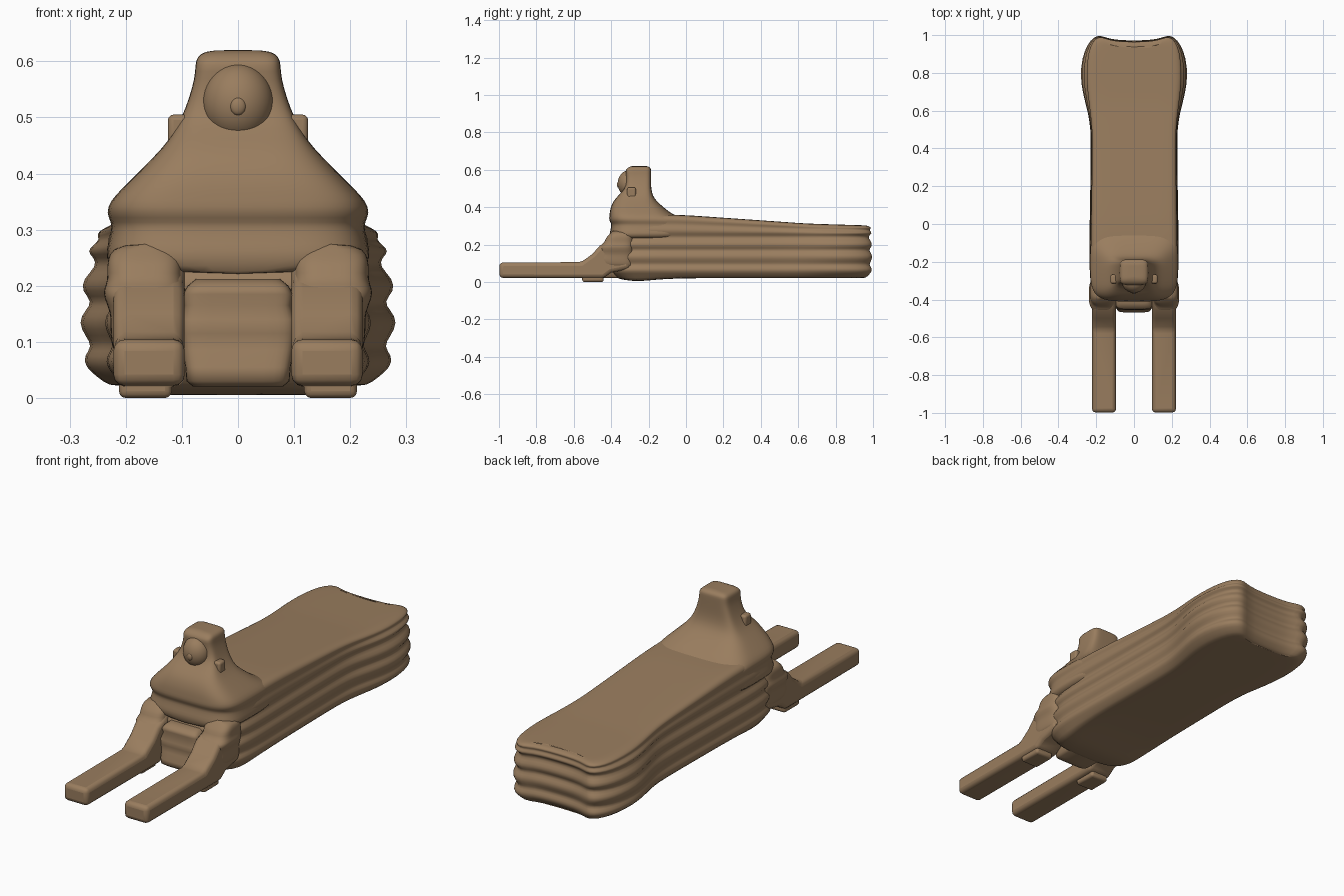
import bpy, bmesh, math

if "Cube" in bpy.data.objects:
    bpy.data.objects.remove(bpy.data.objects["Cube"])

stone = bpy.data.materials.new("sandstone brown")
stone.diffuse_color = (0.32, 0.205, 0.113, 1)
stone.use_nodes = True
stone.node_tree.nodes["Principled BSDF"].inputs["Base Color"].default_value = stone.diffuse_color


def finish(name, bm, bevel=0, subsurf=0, angle=40):
    bmesh.ops.recalc_face_normals(bm, faces=bm.faces)
    me = bpy.data.meshes.new(name)
    bm.to_mesh(me)
    bm.free()
    for p in me.polygons:
        p.use_smooth = True
    me.set_sharp_from_angle(angle=math.radians(angle))
    me.materials.append(stone)
    ob = bpy.data.objects.new(name, me)
    bpy.context.collection.objects.link(ob)
    if bevel:
        m = ob.modifiers.new("bevel", 'BEVEL')
        m.width, m.segments, m.limit_method = bevel, 3, 'ANGLE'
    if subsurf:
        m = ob.modifiers.new("smooth", 'SUBSURF')
        m.levels = m.render_levels = subsurf
    return ob


def loft(name, rings, caps=True, **kw):
    """Skin a stack of closed rings and cap the ends with cross strips."""
    bm = bmesh.new()
    vs = [[bm.verts.new(p) for p in r] for r in rings]
    n = len(vs[0])
    for a, b in zip(vs, vs[1:]):
        for i in range(n):
            j = (i + 1) % n
            bm.faces.new((a[i], a[j], b[j], b[i]))
    for r in (vs[0], vs[-1]):
        for i in range(n // 2 - 1):
            bm.faces.new((r[i], r[i + 1], r[n - 2 - i], r[n - 1 - i]))
    return finish(name, bm, angle=180, **kw)


def oval(cx, hw, y0, y1, z, n=32, e=0.5):
    """Rounded-rectangle ring; no vertex sits on the centre line."""
    pts = []
    for i in range(n):
        a = 2 * math.pi * (i + 0.5) / n - math.pi / 2
        c, s = math.cos(a), math.sin(a)
        pts.append((cx + hw * math.copysign(abs(c) ** e, c),
                    (y0 + y1) / 2 + (y1 - y0) / 2 * math.copysign(abs(s) ** e, s), z))
    return pts


def box(name, x0, x1, y0, y1, z0, z1, bevel):
    bm = bmesh.new()
    bmesh.ops.create_cube(bm, size=1)
    for v in bm.verts:
        v.co = ((x0 + x1) / 2 + v.co.x * (x1 - x0), (y0 + y1) / 2 + v.co.y * (y1 - y0),
                (z0 + z1) / 2 + v.co.z * (z1 - z0))
    return finish(name, bm, bevel=bevel)


# Body: weathered layers, wider at the haunches, back sloping down to the rear
plan = [(-.40, .08), (-.395, .15), (-.365, .205), (-.30, .232), (-.2, .24), (-.05, .237),
        (.1, .234), (.25, .232), (.4, .23), (.5, .231), (.58, .242), (.68, .27), (.78, .287),
        (.88, .277), (.95, .25), (.995, .212), (1.0, .175), (.98, .13), (.973, .05)]
layers = [(.02, .06), (.022, .035), (.035, .022), (.055, .003), (.075, .003), (.092, .018),
          (.11, .008), (.135, -.002), (.155, .008), (.172, .020), (.19, .002), (.212, .003),
          (.235, .022), (.25, .016), (.272, .002), (.295, .010), (.312, .016), (.332, .006),
          (.35, .014), (.36, .03), (.361, .06)]


def back_height(y):
    if y < -.05:
        return .36
    return .36 - .045 * (y + .05) / .65 if y < .6 else .313 - .03 * (y - .6)


def body_ring(z, d):
    right = []
    for y, w in plan:
        bulge = max(0, w - .235)
        flat = 1 - min(1, abs(z - .15) / .26) ** 2
        w = (w - bulge * (1 - flat)) * (1 - d / .235)
        yy = .3 + (y - .3) * (1 - d / .7)
        zz = z if z < .25 else .25 + (z - .25) * (back_height(yy) - .25) / .11
        if z < .03:
            zz -= .018 * math.exp(-((yy + .25) / .09) ** 2)
        right.append((w, yy, zz))
    return right + [(-x, y, z) for x, y, z in reversed(right)]


loft("body", [body_ring(z, d) for z, d in layers], subsurf=1)

# Chest, neck and headdress in one tapering stack
chest = [(.22, .22, -.40, -.05), (.25, .238, -.412, 0), (.275, .232, -.405, 0),
         (.30, .226, -.40, 0), (.312, .226, -.40, 0), (.33, .236, -.413, -.0),
         (.352, .228, -.41, -.05), (.375, .205, -.408, -.09), (.40, .18, -.402, -.12),
         (.43, .15, -.39, -.155), (.46, .122, -.365, -.178), (.50, .10, -.325, -.186),
         (.535, .087, -.32, -.187), (.57, .077, -.32, -.187), (.595, .076, -.325, -.187),
         (.608, .073, -.315, -.188), (.618, .06, -.30, -.20), (.62, .03, -.28, -.22)]
loft("chest_and_headdress", [oval(0, w, a, b, z, e=.5 if z < .45 else .38)
                             for z, w, a, b in chest], subsurf=1)

# Face, worn smooth, with a small nose stub
for name, r, pos in (("face", (.063, .058, .070), (0, -.307, .526)),
                     ("nose", (.014, .008, .016), (0, -.361, .52))):
    bm = bmesh.new()
    bmesh.ops.create_uvsphere(bm, u_segments=32, v_segments=20, radius=1)
    for v in bm.verts:
        v.co = [p + c * s for p, c, s in zip(pos, v.co, r)]
    finish(name, bm, angle=180)

# Block between the forelegs, with eroded layers
block = [(.02, .08, -.45), (.03, .092, -.465), (.055, .094, -.468), (.085, .10, -.45),
         (.115, .104, -.452), (.14, .103, -.455), (.165, .096, -.44), (.185, .098, -.452),
         (.20, .09, -.445), (.212, .075, -.42)]
loft("front_block", [oval(0, w, y, -.3, z, e=.3) for z, w, y in block])

# Forelegs: side profile extruded across, then shoulder, underside pad and headdress lappet
leg = [(-.998, .022), (-.998, .104), (-.56, .106), (-.50, .15), (-.46, .195), (-.41, .215),
       (-.38, .27), (-.3, .27), (-.3, .07), (-.40, .05), (-.44, .02)]
shoulder = [(.07, .055, -.43), (.10, .06, -.47), (.13, .062, -.475), (.15, .060, -.46),
            (.18, .074, -.468), (.195, .073, -.462), (.21, .066, -.435), (.235, .068, -.43),
            (.255, .064, -.41), (.275, .05, -.39)]
for side, s in (("right", 1), ("left", -1)):
    bm = bmesh.new()
    a = [bm.verts.new((s * .095, y, z)) for y, z in leg]
    b = [bm.verts.new((s * .222, y, z)) for y, z in leg]
    bm.faces.new(a)
    bm.faces.new(b[::-1])
    for i in range(len(leg)):
        j = (i + 1) % len(leg)
        bm.faces.new((a[i], b[i], b[j], a[j]))
    finish("foreleg_" + side, bm, bevel=.02)
    loft("shoulder_" + side, [oval(s * .166, w, y, -.28, z, e=.6) for z, w, y in shoulder],
         subsurf=1)
    x = sorted((s * .118, s * .212))
    box("leg_pad_" + side, x[0], x[1], -.555, -.44, 0, .05, .012)
    x = sorted((s * .07, s * .125))
    box("lappet_" + side, x[0], x[1], -.315, -.268, .44, .505, .01)
